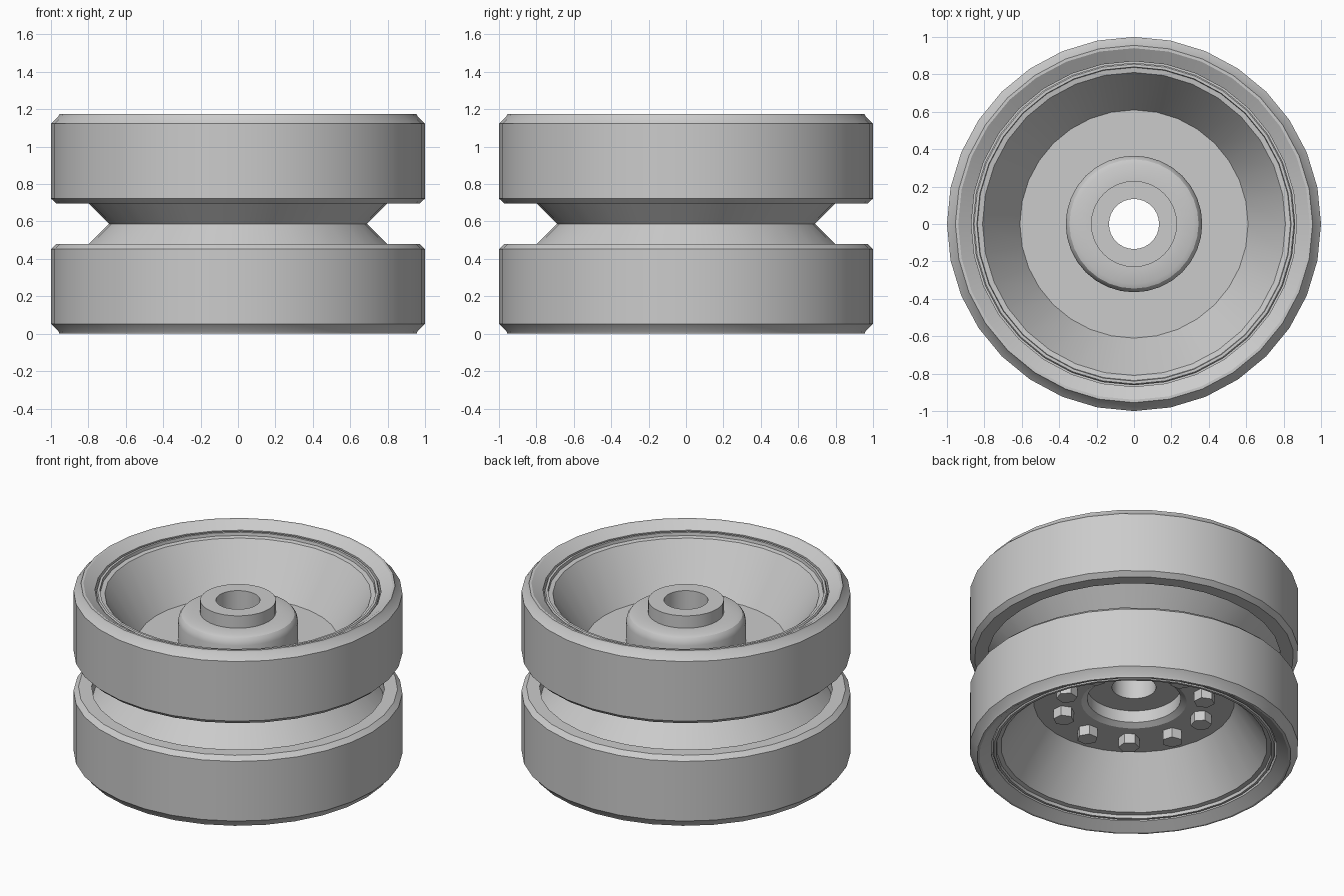
import bpy, bmesh, math
from mathutils import Matrix

if "Cube" in bpy.data.objects:
    bpy.data.objects.remove(bpy.data.objects["Cube"], do_unlink=True)

MID = 0.5875      # height of the mirror plane between the two tyres
SEGMENTS = 32

grey = bpy.data.materials.new("plain_grey")
grey.use_nodes = True
grey.diffuse_color = (0.6, 0.6, 0.6, 1)
grey.node_tree.nodes["Principled BSDF"].inputs["Base Color"].default_value = (0.6, 0.6, 0.6, 1)


def finish(name, bm, smooth=True):
    bmesh.ops.recalc_face_normals(bm, faces=bm.faces)
    mesh = bpy.data.meshes.new(name)
    bm.to_mesh(mesh)
    bm.free()
    mesh.materials.append(grey)
    obj = bpy.data.objects.new(name, mesh)
    bpy.context.collection.objects.link(obj)
    if smooth:
        bpy.ops.object.select_all(action='DESELECT')
        obj.select_set(True)
        bpy.context.view_layer.objects.active = obj
        bpy.ops.object.shade_smooth_by_angle(angle=math.radians(25))
    return obj


def lathe(name, profile):
    """Revolve a closed (radius, height from mid plane) loop about z."""
    bm = bmesh.new()
    rings = []
    for i in range(SEGMENTS):
        a = math.tau * i / SEGMENTS
        rings.append([bm.verts.new((r * math.cos(a), r * math.sin(a), MID + z))
                      for r, z in profile])
    for i in range(SEGMENTS):
        here, after = rings[i], rings[(i + 1) % SEGMENTS]
        for j in range(len(profile)):
            k = (j + 1) % len(profile)
            bm.faces.new((here[j], after[j], after[k], here[k]))
    return finish(name, bm)


def flipped(profile):
    return [(r, -z) for r, z in reversed(profile)]


# Tyres: bevelled bands with an outer face sloping in to the rim
tyre = [(0.89, 0.1075), (0.97, 0.1075), (1, 0.135), (1, 0.535),
        (0.96, 0.575), (0.955, 0.5875), (0.94, 0.5875), (0.87, 0.545),
        (0.87, 0.42), (0.89, 0.4)]
lathe("upper_tyre", tyre)
lathe("lower_tyre", flipped(tyre))

# Rim: V groove outside, lip, dished wall and flat web on both sides
rim_half = [(0.9, 0.21), (0.9, 0.3), (0.862, 0.3), (0.862, 0.535),
            (0.855, 0.545), (0.84, 0.545), (0.837, 0.525), (0.81, 0.52),
            (0.61, 0.2125), (0.32, 0.2125)]
lathe("rim", [(0.69, 0)] + rim_half + flipped(rim_half))

# Hub: stepped boss above, bored through, round recess below
lathe("hub", [(0.134, -0.11), (0.285, -0.11), (0.285, -0.19), (0.32, -0.2125),
              (0.32, 0.2), (0.365, 0.2), (0.365, 0.345), (0.358, 0.372),
              (0.345, 0.39), (0.32, 0.4), (0.23, 0.4), (0.23, 0.4825),
              (0.134, 0.4825)])

# Ten hexagonal bolts around the lower web
bolt_height = 0.065
for i in range(10):
    turn = Matrix.Rotation(math.tau * i / 10 + math.pi / 2, 4, 'Z')
    place = Matrix.Translation((0.44, 0, MID - 0.2125 - bolt_height / 2 + 0.005))
    bm = bmesh.new()
    bmesh.ops.create_cone(bm, cap_ends=True, segments=6, radius1=0.064, radius2=0.064,
                          depth=bolt_height + 0.01, matrix=turn @ place)
    finish(f"bolt_{i + 1}", bm, smooth=False)
